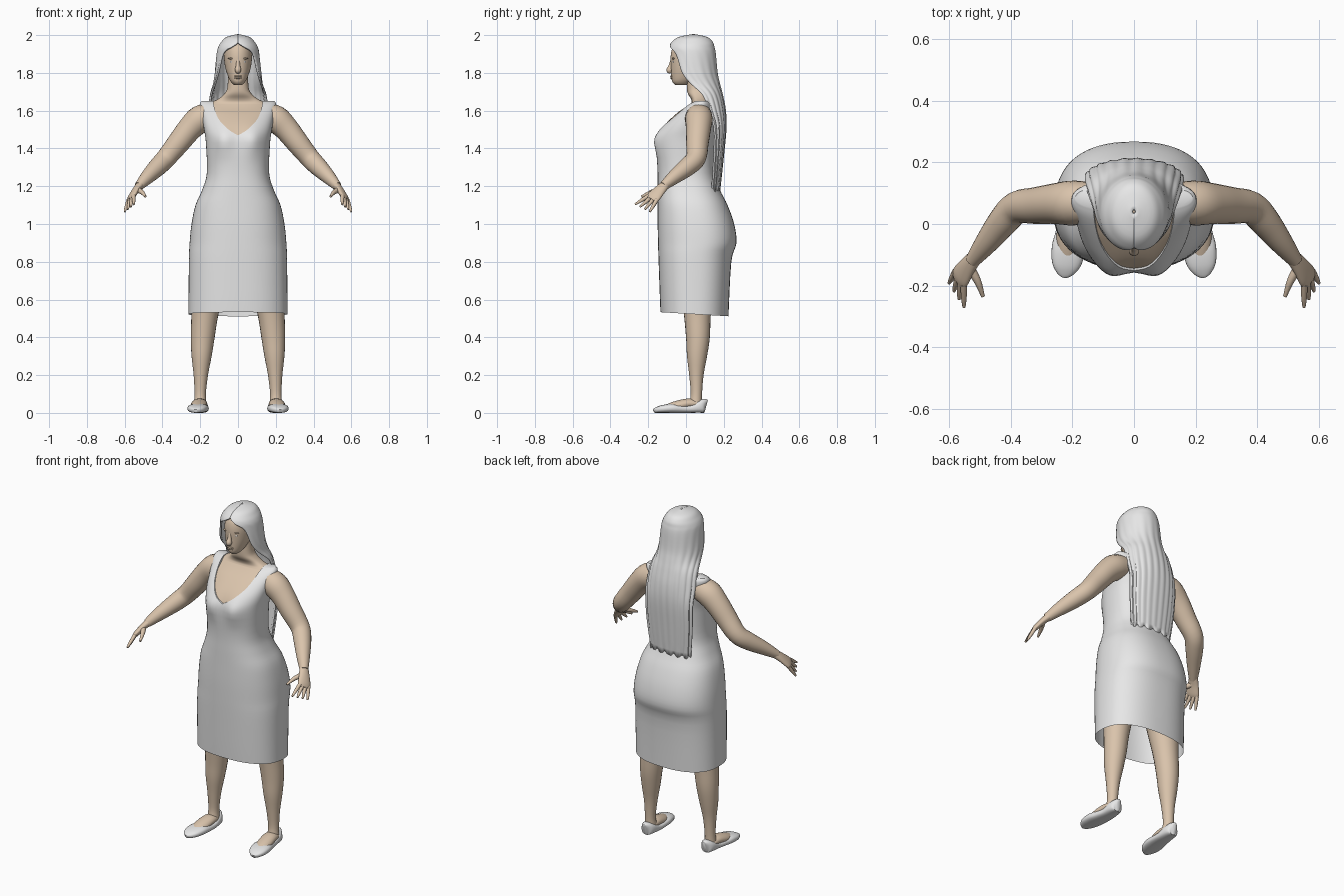
import bpy
import bmesh
from math import sin, cos, pi, exp, radians
from mathutils import Vector, Matrix

if "Cube" in bpy.data.objects:
    bpy.data.objects.remove(bpy.data.objects["Cube"])


def material(name, red, green, blue):
    made = bpy.data.materials.new(name)
    made.use_nodes = True
    made.diffuse_color = (red, green, blue, 1)
    shader = next(n for n in made.node_tree.nodes if n.type == 'BSDF_PRINCIPLED')
    shader.inputs["Base Color"].default_value = made.diffuse_color
    return made


CLOTH = material("light grey", .8, .8, .8)
SKIN = material("tan skin", .7, .55, .41)


def activate(obj):
    for other in bpy.context.selected_objects:
        other.select_set(False)
    obj.select_set(True)
    bpy.context.view_layer.objects.active = obj


def shade(obj):
    activate(obj)
    bpy.ops.object.shade_smooth_by_angle(angle=radians(45))


def finish(name, bm, mat):
    """Turn a bmesh into a smooth-shaded object."""
    bmesh.ops.recalc_face_normals(bm, faces=bm.faces[:])
    mesh = bpy.data.meshes.new(name)
    bm.to_mesh(mesh)
    bm.free()
    mesh.materials.append(mat)
    obj = bpy.data.objects.new(name, mesh)
    bpy.context.collection.objects.link(obj)
    shade(obj)
    return obj


def smooth(rows, steps=4):
    """Catmull-Rom interpolation of rows of numbers."""
    out = []
    last = len(rows) - 1
    for i in range(last):
        quad = (rows[max(i - 1, 0)], rows[i], rows[i + 1], rows[min(i + 2, last)])
        for step in range(steps):
            t = step / steps
            out.append(tuple(
                b + t * ((c - a) + t * ((2 * a - 5 * b + 4 * c - d) + t * (3 * b - a - 3 * c + d))) / 2
                for a, b, c, d in zip(*quad)))
    out.append(tuple(rows[-1]))
    return out


def skin_rings(name, rings, mat, closed=True):
    """Bridge consecutive rings of points, capping the ends of closed ones."""
    bm = bmesh.new()
    grid = [[bm.verts.new(point) for point in ring] for ring in rings]
    count = len(grid[0])
    for lower, upper in zip(grid, grid[1:]):
        for i in range(count if closed else count - 1):
            j = (i + 1) % count
            bm.faces.new((lower[i], lower[j], upper[j], upper[i]))
    if closed:
        bm.faces.new(grid[0])
        bm.faces.new(grid[-1])
    return finish(name, bm, mat)


def oval(width, depth, power, count):
    """Points of a superellipse."""
    def rounded(value):
        return (1 if value > 0 else -1) * abs(value) ** (2 / power)
    angles = [2 * pi * i / count for i in range(count)]
    return [(width * rounded(cos(a)), depth * rounded(sin(a))) for a in angles]


def stack(name, rows, mat, power=2.4, count=64):
    """Horizontal rings from rows of height, half width, front y, back y."""
    rings = []
    for z, width, front, back in rows:
        ring = []
        for x, y in oval(width, (back - front) / 2, power, count):
            y += (front + back) / 2
            if y < 0:  # bust
                y -= .022 * exp(-((abs(x) - .08) / .05) ** 2 - ((z - 1.44) / .065) ** 2)
            ring.append((x, y, z))
        rings.append(ring)
    return skin_rings(name, rings, mat)


def tube(name, rows, mat, flat=1, wide=(1, 0, 0), power=2, count=24, flip=1):
    """Tube along rows of x, y, z, radius and an optional second radius."""
    rows = smooth(rows)
    path = [Vector(row[:3]) for row in rows]
    rings = []
    for i, (centre, row) in enumerate(zip(path, rows)):
        along = (path[min(i + 1, len(path) - 1)] - path[max(i - 1, 0)]).normalized()
        across = Vector(wide)
        across = (across - along * across.dot(along)).normalized()
        up = along.cross(across)
        ring = [centre + across * a + up * b for a, b in oval(row[3], row[-1] * flat, power, count)]
        rings.append([(p.x * flip, p.y, p.z) for p in ring])
    return skin_rings(name, rings, mat)


def ball(name, location, size, mat):
    bm = bmesh.new()
    bmesh.ops.create_uvsphere(bm, u_segments=20, v_segments=12, radius=1,
                              matrix=Matrix.Translation(location) @ Matrix.Diagonal((*size, 1)))
    return finish(name, bm, mat)


# Dress: closed shell, neckline cut out, hem opened
gown = smooth([
    (.52, .262, -.135, .225), (.8, .26, -.145, .24), (.9, .256, -.148, .267),
    (1, .246, -.15, .255), (1.1, .225, -.15, .22), (1.18, .19, -.15, .18),
    (1.27, .165, -.15, .15), (1.43, .17, -.156, .15), (1.5, .18, -.135, .155),
    (1.56, .19, -.085, .16), (1.63, .203, 0, .147), (1.652, .19, .045, .125)])
dress = stack("dress", gown, CLOTH)
half = smooth([(.14, 1.75), (.13, 1.64), (.105, 1.56), (.05, 1.5), (0, 1.47)])
outline = half + [(-x, z) for x, z in half[-2::-1]]
for start, end, lowest in ((-.5, .09, 1), (.08, .5, 1.6)):
    rings = [[(x, y, max(z, lowest)) for x, z in outline] for y in (start, end)]
    cutter = skin_rings("neckline_cutter", rings, CLOTH)
    cutter.hide_render = True
    activate(dress)
    cut = dress.modifiers.new("neckline", 'BOOLEAN')
    cut.operation, cut.solver, cut.object = 'DIFFERENCE', 'EXACT', cutter
    bpy.ops.object.modifier_apply(modifier=cut.name)
    bpy.data.objects.remove(cutter)
bm = bmesh.new()
bm.from_mesh(dress.data)
underside = [face for face in bm.faces if face.calc_center_median().z < .521]
bmesh.ops.delete(bm, geom=underside, context='FACES_ONLY')
for vert in bm.verts:  # hem dips toward the back
    if vert.co.z < .53:
        vert.co.z += .005 - .06 * vert.co.y
bm.to_mesh(dress.data)
bm.free()
shade(dress)

# Body under the dress, with chest, shoulders and neck
gap = .007
body = [(z, width - gap, front + gap, back - gap)
        for z, width, front, back in gown if .85 < z < 1.6]
body += smooth([(1.635, .18, .025, .135), (1.648, .135, .03, .125), (1.665, .1, .025, .12),
                (1.69, .072, .01, .115), (1.72, .057, .005, .11), (1.79, .052, .005, .11)])
stack("torso_and_neck", body, SKIN)

# Head and face
stack("head", smooth([
    (1.735, .02, -.055, .01), (1.75, .036, -.071, .03), (1.775, .05, -.077, .06),
    (1.83, .068, -.08, .11), (1.9, .075, -.08, .13), (1.95, .066, -.06, .12),
    (1.98, .02, 0, .06)]), SKIN, 2.1)
tube("nose", [(0, -.078, 1.803, .01), (0, -.087, 1.814, .017), (0, -.081, 1.835, .012),
              (0, -.074, 1.865, .009), (0, -.07, 1.885, .006)], SKIN)
ball("upper_lip", (0, -.076, 1.782), (.022, .008, .005), SKIN)
ball("lower_lip", (0, -.075, 1.773), (.018, .009, .005), SKIN)

# Long hair: rows of height, centre y, half width, depth, face opening in degrees
rings = []
for z, centre, width, depth, opening in smooth([
        (2, .04, .004, .006, 0), (1.985, .037, .06, .075, 0), (1.96, .033, .085, .105, 0),
        (1.935, .03, .1, .116, 20), (1.9, .033, .108, .12, 46), (1.8, .04, .118, .122, 62),
        (1.74, .06, .126, .115, 75), (1.68, .095, .144, .095, 88), (1.6, .12, .153, .085, 90),
        (1.5, .15, .153, .058, 90), (1.35, .148, .148, .046, 90), (1.18, .138, .13, .038, 90)]):
    edge = radians(max(opening, 0))
    lock = min(max((1.95 - z) / .4, 0), 1)
    ring = []
    for i in range(81):
        turn = i / 80
        angle = edge + 2 * (pi - edge) * turn
        swell = 1 + .025 * lock * sin(turn * 22 * pi)
        tip = .012 * sin(turn * 14 * pi) if z < 1.19 else 0
        ring.append((width * swell * sin(angle), centre - depth * swell * cos(angle), z + tip))
    rings.append(ring)
hair = skin_rings("hair", rings, CLOTH, closed=False)
shell = hair.modifiers.new("thickness", 'SOLIDIFY')
shell.thickness, shell.offset = .01, 0

# Limbs, hands, shoes and eyes on both sides
KNUCKLE = Vector((.566, -.176, 1.139))
SPREAD = Vector((-.5, -.8, .4))
REACH = Vector((.01, -.055, -.055))
for side, flip in (("left", 1), ("right", -1)):
    ball(side + "_eye", (.03 * flip, -.062, 1.858), (.013, .011, .007), CLOTH)
    ball(side + "_brow", (.031 * flip, -.066, 1.876), (.022, .009, .005), SKIN)
    tube(side + "_arm", [
        (.14, .07, 1.575, .066), (.2, .068, 1.555, .073), (.255, .066, 1.505, .066),
        (.315, .06, 1.43, .06), (.38, .053, 1.35, .053), (.425, .008, 1.303, .049),
        (.478, -.06, 1.25, .038), (.525, -.12, 1.2, .024)], SKIN, wide=SPREAD, flip=flip)
    tube(side + "_palm", [
        (.515, -.107, 1.21, .025, .022), (.54, -.138, 1.18, .032, .018),
        (.562, -.17, 1.146, .039, .015), (.572, -.185, 1.13, .032, .008)],
        SKIN, wide=SPREAD, flip=flip)
    for i, finger in enumerate(("index", "middle", "ring", "little")):
        shift = SPREAD * (1.5 - i) * .018
        base = KNUCKLE + shift
        tip = base + REACH + shift * .8
        tube(f"{side}_{finger}_finger", [(*base, .011), (*base.lerp(tip, .6), .009), (*tip, .005)],
             SKIN, wide=SPREAD, count=12, flip=flip)
    tube(side + "_thumb", [(.535, -.138, 1.182, .016), (.508, -.185, 1.168, .012),
                           (.49, -.235, 1.145, .006)], SKIN, wide=(0, 0, 1), count=12, flip=flip)
    tube(side + "_leg", [
        (.12, .05, .95, .1), (.15, .055, .75, .097), (.175, .06, .53, .072), (.187, .063, .4, .063),
        (.193, .058, .3, .053), (.197, .055, .2, .038), (.2, .055, .1, .03), (.2, .05, .04, .035)],
        SKIN, flip=flip)
    tube(side + "_foot", [(.2, .08, .04, .03), (.203, .02, .05, .04), (.21, -.05, .036, .042),
                          (.216, -.11, .022, .03)], SKIN, flat=.65, flip=flip)
    # Flat shoe: rows of y, half width, half height, resting on the ground
    last = [(.107, .01, .035), (.095, .03, .037), (.07, .04, .033), (.02, .044, .022),
            (-.03, .05, .022), (-.08, .055, .024), (-.13, .047, .02), (-.16, .028, .014),
            (-.171, .01, .01)]
    tube(side + "_shoe", [(.2 + .15 * max(-y, 0), y, height, width, height)
                          for y, width, height in last], CLOTH, power=2.6, flip=flip)
